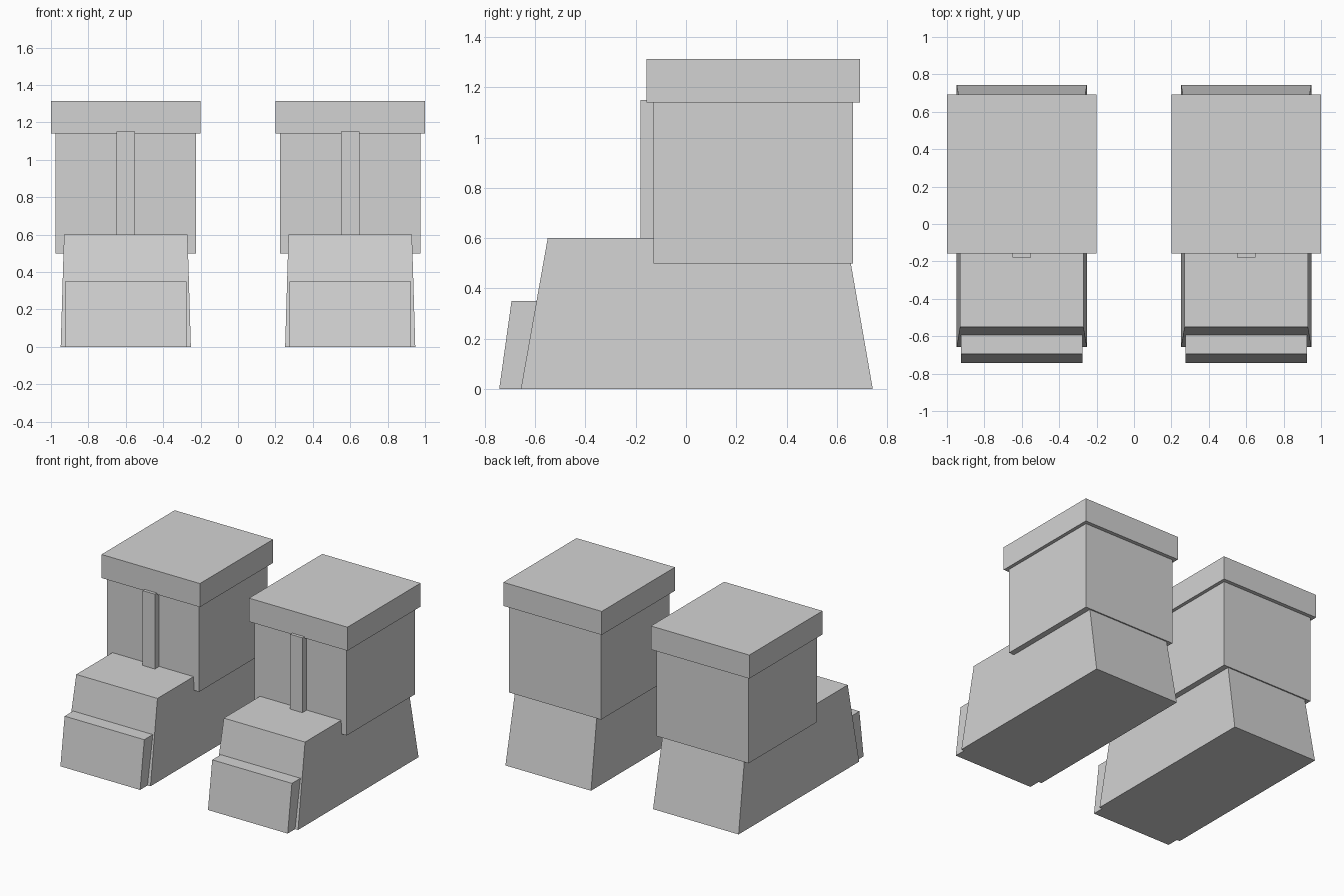
import bpy

if "Cube" in bpy.data.objects:
    bpy.data.objects.remove(bpy.data.objects["Cube"])

grey = bpy.data.materials.new("plain grey")
grey.diffuse_color = (0.65, 0.65, 0.65, 1)
grey.use_nodes = True
grey.node_tree.nodes["Principled BSDF"].inputs["Base Color"].default_value = grey.diffuse_color


def block(name, cx, half_bottom, half_top, y_bottom, y_top, z0, z1):
    """Tapered box centred on cx; y ranges are (front, back) at each level."""
    verts = []
    for half, (front, back), z in ((half_bottom, y_bottom, z0), (half_top, y_top, z1)):
        verts += [(cx - half, front, z), (cx + half, front, z),
                  (cx + half, back, z), (cx - half, back, z)]
    faces = [(3, 2, 1, 0), (4, 5, 6, 7)]
    faces += [(i, (i + 1) % 4, (i + 1) % 4 + 4, i + 4) for i in range(4)]
    mesh = bpy.data.meshes.new(name)
    mesh.from_pydata(verts, [], faces)
    mesh.materials.append(grey)
    obj = bpy.data.objects.new(name, mesh)
    bpy.context.collection.objects.link(obj)
    return obj


for side, cx in (("left", -0.6), ("right", 0.6)):
    # tapered foot and sloping toe cap
    block(side + "_foot", cx, 0.348, 0.33, (-0.657, 0.743), (-0.55, 0.638), 0, 0.6)
    block(side + "_toe_cap", cx, 0.324, 0.324, (-0.743, -0.65), (-0.694, -0.59), 0, 0.35)
    # upright shaft with cuff on top
    block(side + "_shaft", cx, 0.375, 0.375, (-0.13, 0.665), (-0.13, 0.665), 0.5, 1.14)
    block(side + "_cuff", cx, 0.4, 0.4, (-0.157, 0.693), (-0.157, 0.693), 1.14, 1.313)
    # strip down the front of the shaft
    block(side + "_front_strip", cx, 0.05, 0.05, (-0.18, -0.12), (-0.18, -0.12), 0.6, 1.15)
